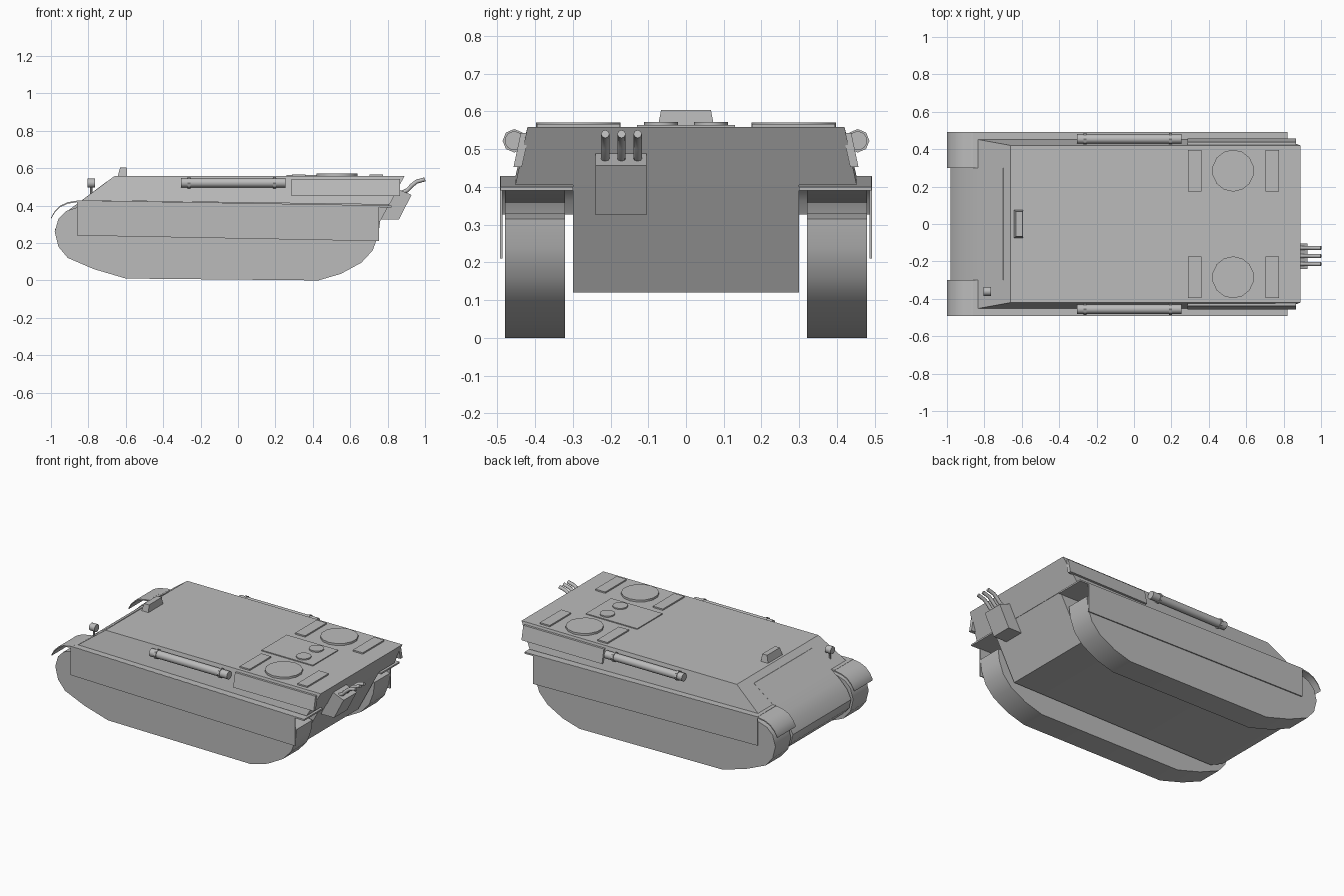
import bpy, bmesh, math
from mathutils import Matrix, Vector

cube = bpy.data.objects.get("Cube")
if cube:
    bpy.data.objects.remove(cube, do_unlink=True)

grey = bpy.data.materials.new("plain grey")
grey.use_nodes = True
grey.diffuse_color = (0.5, 0.5, 0.5, 1)
grey.node_tree.nodes["Principled BSDF"].inputs["Base Color"].default_value = (0.5, 0.5, 0.5, 1)


def finish(name, bm):
    bmesh.ops.recalc_face_normals(bm, faces=bm.faces)
    mesh = bpy.data.meshes.new(name)
    bm.to_mesh(mesh)
    bm.free()
    mesh.materials.append(grey)
    mesh.shade_smooth()
    mesh.set_sharp_from_angle(angle=math.radians(32))
    obj = bpy.data.objects.new(name, mesh)
    bpy.context.collection.objects.link(obj)
    return obj


def loft(name, ring_a, ring_b):
    """Closed solid between two rings of points."""
    bm = bmesh.new()
    a = [bm.verts.new(p) for p in ring_a]
    b = [bm.verts.new(p) for p in ring_b]
    bm.faces.new(a)
    bm.faces.new(b[::-1])
    for i in range(len(a)):
        j = (i + 1) % len(a)
        bm.faces.new((a[i], b[i], b[j], a[j]))
    return finish(name, bm)


def prism(name, profile, y0, y1):
    return loft(name, [(x, y0, z) for x, z in profile], [(x, y1, z) for x, z in profile])


def box(name, x0, x1, y0, y1, z0, z1):
    return prism(name, [(x0, z0), (x1, z0), (x1, z1), (x0, z1)], y0, y1)


def rod(name, start, end, radius, sides=16):
    start, end = Vector(start), Vector(end)
    axis = end - start
    bm = bmesh.new()
    turn = Matrix.Translation((start + end) / 2) @ axis.to_track_quat('Z', 'Y').to_matrix().to_4x4()
    bmesh.ops.create_cone(bm, cap_ends=True, segments=sides, radius1=radius,
                          radius2=radius, depth=axis.length, matrix=turn)
    return finish(name, bm)


def ribbon(path, thick):
    """Thin closed profile below an open path."""
    return path + [(x, z - thick) for x, z in reversed(path)]


# Lower hull with rounded nose and sloped rear plate
prism("lower_hull", [(-0.70, 0.53), (-0.84, 0.425), (-0.90, 0.38), (-0.95, 0.33), (-0.98, 0.27),
                     (-0.965, 0.21), (-0.92, 0.16), (-0.83, 0.12), (0.655, 0.12),
                     (0.875, 0.53)], -0.30, 0.30)


# Upper hull with sloped sides
def rectangle(x0, x1, y, z0, z1):
    return [(x0, -y, z0), (x1, -y, z1), (x1, y, z1), (x0, y, z0)]


loft("upper_hull", rectangle(-0.835, 0.81, 0.452, 0.428, 0.405),
     rectangle(-0.66, 0.89, 0.42, 0.558, 0.558))

track = [(-0.86, 0.39), (-0.92, 0.37), (-0.96, 0.33), (-0.98, 0.26), (-0.96, 0.18), (-0.91, 0.12),
         (-0.77, 0.06), (-0.60, 0.01), (0.43, 0.0), (0.55, 0.035), (0.66, 0.095), (0.72, 0.16),
         (0.75, 0.24), (0.76, 0.315), (0.68, 0.33)]
curl = [(-1.0, 0.335), (-0.98, 0.37), (-0.95, 0.40), (-0.91, 0.418), (-0.85, 0.428)]

for s, side in ((1, "left"), (-1, "right")):
    # Running gear and mudguards
    prism(side + "_track", track, s * 0.32, s * 0.48)
    prism(side + "_fender", ribbon([(-0.86, 0.428), (0.82, 0.400)], 0.01), s * 0.30, s * 0.492)
    prism(side + "_front_mudguard", ribbon(curl, 0.008), s * 0.30, s * 0.492)
    prism(side + "_skirt", [(-0.86, 0.428), (-0.86, 0.24), (0.755, 0.21), (0.755, 0.40)],
          s * 0.486, s * 0.493)

    # Side stowage panel lying on the sloped wall
    def wall(y, z):
        return [(0.285, s * y, z), (0.865, s * y, z)]
    loft(side + "_side_panel",
         wall(0.435, 0.452) + wall(0.457, 0.452)[::-1],
         wall(0.415, 0.542) + wall(0.438, 0.542)[::-1])

    # Tube with its two clamps
    y, z = s * 0.455, 0.522
    rod(side + "_tube", (-0.305, y, z), (0.255, y, z), 0.025)
    for x in (-0.262, 0.195):
        rod(side + "_tube_clamp", (x - 0.007, y, z), (x + 0.007, y, z), 0.031, 8)
        box(side + "_clamp_bracket", x - 0.007, x + 0.007, s * 0.42, y, z - 0.012, z + 0.012)

    # Engine deck fans, grilles and caps
    rod(side + "_fan_cover", (0.53, s * 0.285, 0.55), (0.53, s * 0.285, 0.571), 0.112, 14)
    rod(side + "_filler_cap", (0.52, s * 0.066, 0.55), (0.52, s * 0.066, 0.572), 0.045, 14)
    for x in (0.325, 0.74):
        box(side + "_grille", x - 0.036, x + 0.036, s * 0.175, s * 0.395, 0.55, 0.567)

box("engine_hatch", 0.26, 0.63, -0.13, 0.13, 0.55, 0.564)

# Driver periscope
loft("periscope", [(-0.645, -0.076, 0.55), (-0.592, -0.076, 0.55), (-0.592, 0.076, 0.55), (-0.645, 0.076, 0.55)],
     [(-0.63, -0.066, 0.604), (-0.595, -0.066, 0.604), (-0.595, 0.066, 0.604), (-0.63, 0.066, 0.604)])

# Headlight on its post
rod("headlight", (-0.805, -0.36, 0.52), (-0.765, -0.36, 0.52), 0.024, 12)
rod("headlight_post", (-0.785, -0.36, 0.44), (-0.785, -0.36, 0.51), 0.006, 8)

# Exhaust box and bent pipes
prism("exhaust_box", [(0.755, 0.325), (0.86, 0.325), (0.928, 0.457), (0.85, 0.49)], -0.24, -0.105)
for y in (-0.214, -0.171, -0.128):
    curve = bpy.data.curves.new("exhaust_pipe", 'CURVE')
    curve.dimensions = '3D'
    curve.bevel_depth = 0.011
    curve.bevel_resolution = 2
    curve.use_fill_caps = True
    spline = curve.splines.new('POLY')
    points = [(0.87, 0.465), (0.905, 0.482), (0.93, 0.508), (0.955, 0.528), (1.0, 0.54)]
    spline.points.add(len(points) - 1)
    for point, (x, z) in zip(spline.points, points):
        point.co = (x, y, z, 1)
    curve.materials.append(grey)
    bpy.context.collection.objects.link(bpy.data.objects.new("exhaust_pipe", curve))
